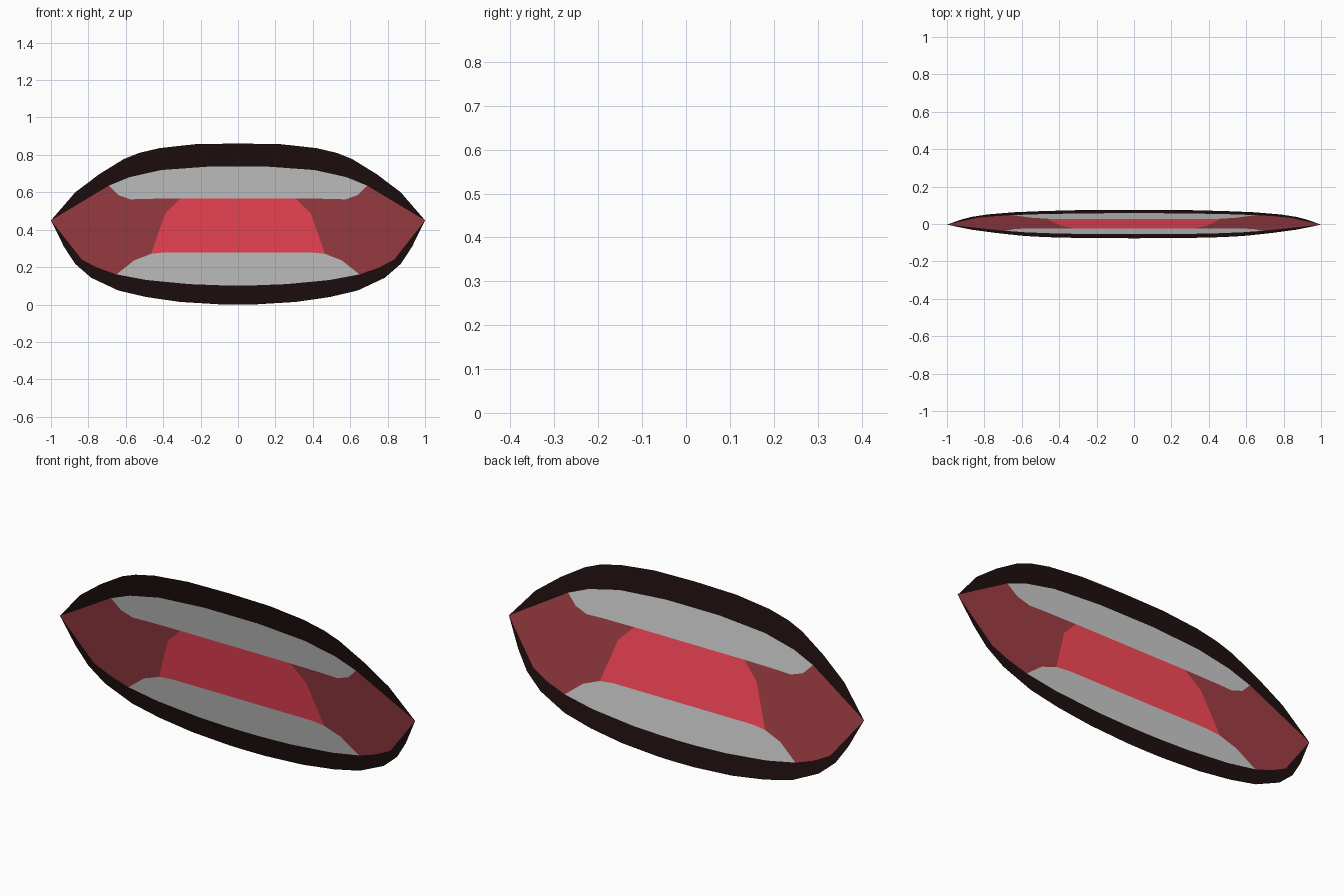
import bpy

if "Cube" in bpy.data.objects:
    bpy.data.objects.remove(bpy.data.objects["Cube"])

LEAN = 0.177   # the flat sheet leans forward at the top
MID_Z = 0.43

# Right-hand boundary curves as (x, z)
corner = [(1.0, 0.45)]
upper_outer = [(0, 0.861), (0.23, 0.857), (0.42, 0.836), (0.53, 0.81), (0.61, 0.778),
               (0.74, 0.698), (0.87, 0.6)]
lower_outer = [(0, 0), (0.1, 0.001), (0.31, 0.014), (0.49, 0.04), (0.64, 0.075),
               (0.785, 0.143), (0.87, 0.217), (0.93, 0.308)]
upper_gum = [(0, 0.738), (0.15, 0.738), (0.41, 0.719), (0.58, 0.681), (0.69, 0.636)]
lower_gum = [(0, 0.102), (0.1, 0.103), (0.26, 0.109), (0.49, 0.131), (0.65, 0.161)]
lower_gum_end = [(0.75, 0.196), (0.835, 0.24)]
upper_bite = [(0, 0.567), (0.31, 0.567), (0.5, 0.565), (0.575, 0.562), (0.64, 0.585)]
lower_bite = [(0, 0.279), (0.39, 0.279), (0.465, 0.271), (0.555, 0.236)]
tongue_side = [(0.39, 0.485)]


def material(name, rgb):
    mat = bpy.data.materials.new(name)
    mat.diffuse_color = (*rgb, 1)
    mat.use_nodes = True
    mat.node_tree.nodes["Principled BSDF"].inputs["Base Color"].default_value = mat.diffuse_color
    return mat


def sheet(name, outline, mat=None):
    """Flat half panel on the leaning plane, mirrored across x."""
    verts = [(x, (MID_Z - z) * LEAN, z) for x, z in outline]
    mesh = bpy.data.meshes.new(name)
    mesh.from_pydata(verts, [], [range(len(verts))])
    # Make every panel face the front
    if mesh.polygons[0].normal.y > 0:
        mesh.flip_normals()
    if mat:
        mesh.materials.append(mat)
    obj = bpy.data.objects.new(name, mesh)
    bpy.context.collection.objects.link(obj)
    mirror = obj.modifiers.new("mirror", 'MIRROR')
    mirror.use_clip = True
    return obj


lip_mat = material("lip_black", (0.0144, 0.0046, 0.0046))
mouth_mat = material("mouth_dark_red", (0.36, 0.05, 0.06))
tongue_mat = material("tongue_red", (0.965, 0.066, 0.102))

# Lips
sheet("upper_lip", upper_outer + corner + upper_gum[::-1], lip_mat)
sheet("lower_lip", lower_outer + corner + (lower_gum + lower_gum_end)[::-1], lip_mat)

# Teeth
sheet("upper_teeth", upper_gum + upper_bite[::-1])
sheet("lower_teeth", lower_gum + lower_bite[::-1])

# Tongue between the rows of teeth
sheet("tongue", upper_bite[:2] + tongue_side + lower_bite[2::-1], tongue_mat)

# Mouth lining at each side of the tongue
sheet("mouth_lining",
      corner + upper_gum[-1:] + upper_bite[:0:-1] + tongue_side
      + lower_bite[2:] + lower_gum[-1:] + lower_gum_end, mouth_mat)
